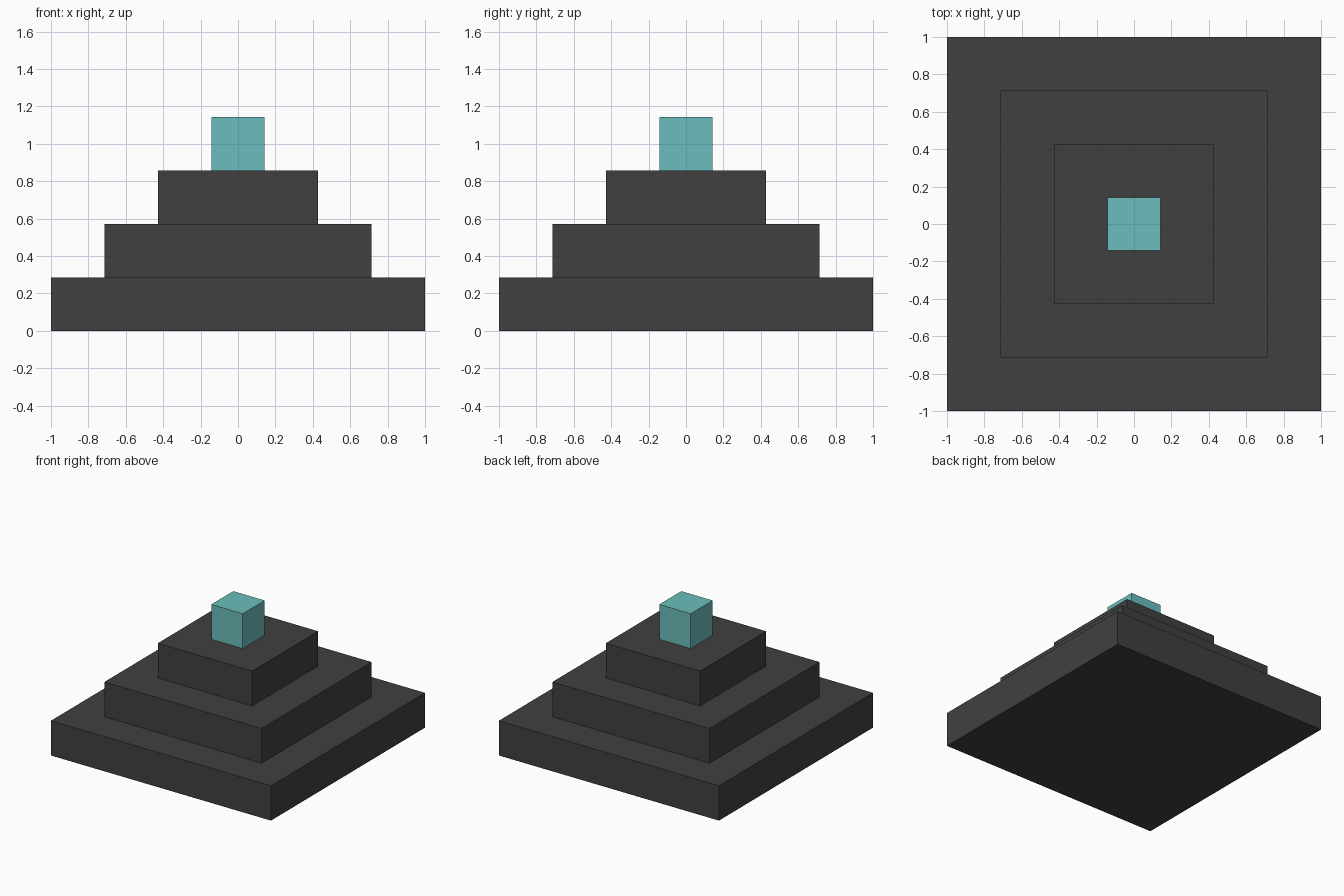
import bpy

# Remove the default cube
default = bpy.data.objects.get("Cube")
if default:
    bpy.data.objects.remove(default, do_unlink=True)

STEP = 2 / 7  # height of every tier, and width of the cap


def make_material(name, rgb):
    mat = bpy.data.materials.new(name)
    mat.use_nodes = True
    colour = (*rgb, 1)
    mat.diffuse_color = colour
    mat.node_tree.nodes["Principled BSDF"].inputs["Base Color"].default_value = colour
    return mat


def add_tier(name, level, width, mat):
    """Square block of the given width, resting on the tier below."""
    bpy.ops.mesh.primitive_cube_add(size=1, location=(0, 0, (level + 0.5) * STEP))
    obj = bpy.context.object
    obj.name = name
    for vert in obj.data.vertices:
        vert.co.x *= width
        vert.co.y *= width
        vert.co.z *= STEP
    obj.data.materials.append(mat)


charcoal = make_material("charcoal", (0.051, 0.051, 0.051))
teal = make_material("teal", (0.147, 0.509, 0.503))

# Stepped pyramid: each tier is one step narrower on every side
tiers = [
    ("base_tier", charcoal),
    ("middle_tier", charcoal),
    ("upper_tier", charcoal),
    ("cap_block", teal),
]
for level, (name, mat) in enumerate(tiers):
    add_tier(name, level, (7 - 2 * level) * STEP, mat)
